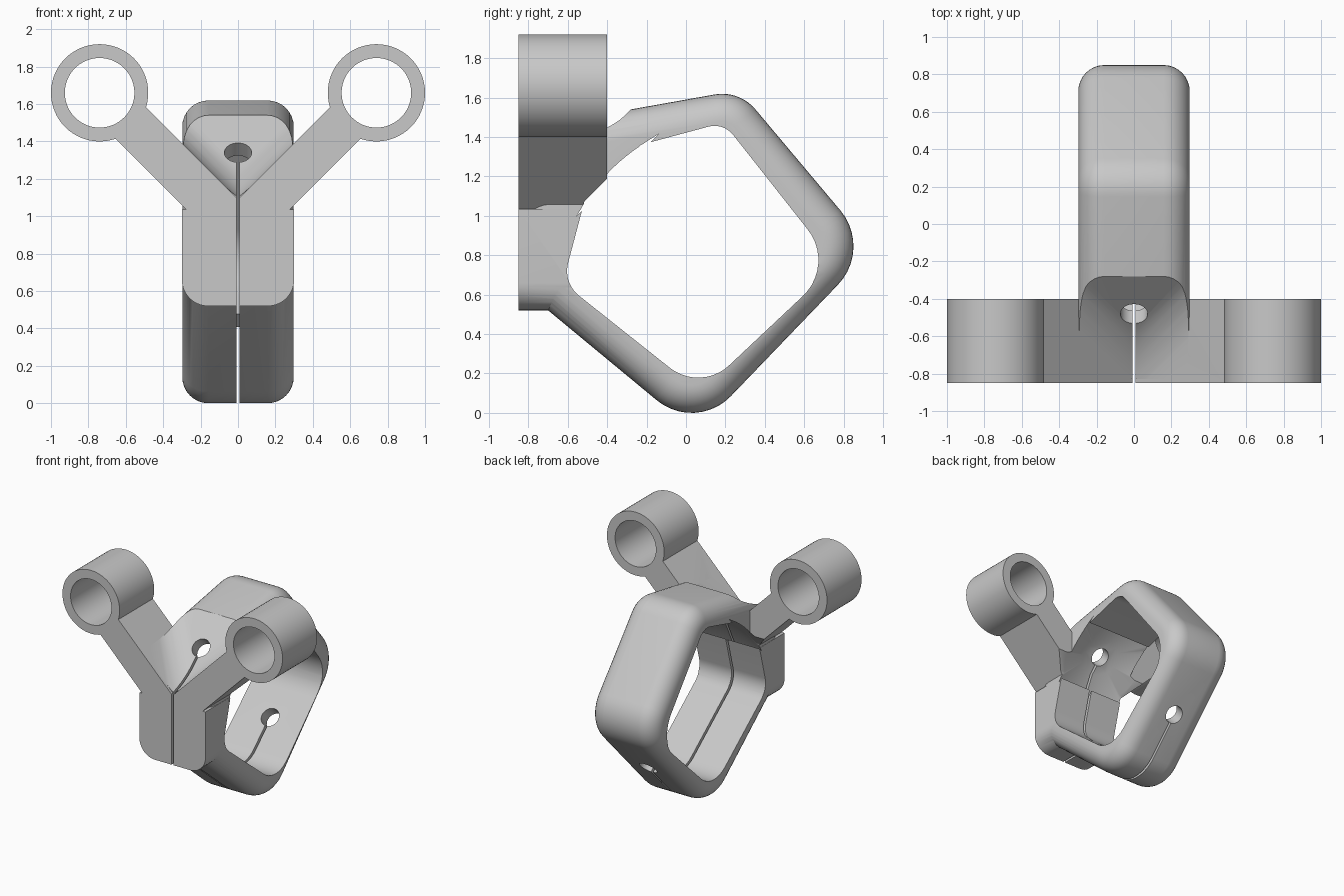
import bpy, bmesh, math
from mathutils import Vector

cube = bpy.data.objects.get("Cube")
if cube:
    bpy.data.objects.remove(cube)

grey = bpy.data.materials.new("plain grey")
grey.use_nodes = True
grey.diffuse_color = (0.58, 0.58, 0.58, 1)
grey.node_tree.nodes["Principled BSDF"].inputs["Base Color"].default_value = (0.58, 0.58, 0.58, 1)


def rounded(corners, steps=10):
    """Turn (u, v, radius) corners into an outline with rounded corners."""
    out = []
    for i, (u, v, r) in enumerate(corners):
        p = Vector((u, v))
        if not r:
            out.append(p)
            continue
        a = (Vector(corners[i - 1][:2]) - p).normalized()
        b = (Vector(corners[(i + 1) % len(corners)][:2]) - p).normalized()
        half = a.angle(b) / 2
        centre = p + (a + b).normalized() * r / math.sin(half)
        start = p + a * r / math.tan(half) - centre
        end = p + b * r / math.tan(half) - centre
        sweep = start.angle_signed(end)
        for k in range(steps + 1):
            t = -sweep * k / steps
            c, s = math.cos(t), math.sin(t)
            out.append(centre + Vector((c * start.x - s * start.y, s * start.x + c * start.y)))
    return out


def prism(name, corners, axis, low, high):
    """Extrude an outline along x (outline in y, z) or along y (outline in x, z)."""
    def place(p, d):
        return (d, p.x, p.y) if axis == "x" else (p.x, d, p.y)
    bm = bmesh.new()
    face = bm.faces.new([bm.verts.new(place(p, low)) for p in rounded(corners)])
    top = bmesh.ops.extrude_face_region(bm, geom=[face])
    shift = Vector((high - low, 0, 0)) if axis == "x" else Vector((0, high - low, 0))
    bmesh.ops.translate(bm, vec=shift, verts=[g for g in top["geom"] if isinstance(g, bmesh.types.BMVert)])
    bmesh.ops.recalc_face_normals(bm, faces=bm.faces)
    mesh = bpy.data.meshes.new(name)
    bm.to_mesh(mesh)
    bm.free()
    obj = bpy.data.objects.new(name, mesh)
    bpy.context.collection.objects.link(obj)
    mesh.materials.append(grey)
    return obj


def cone(name, radius, end_radius, depth, location, direction):
    bpy.ops.mesh.primitive_cone_add(vertices=64, radius1=radius, radius2=end_radius,
                                    depth=depth, location=location)
    obj = bpy.context.object
    obj.name = name
    obj.rotation_euler = Vector(direction).to_track_quat("Z", "Y").to_euler()
    obj.data.materials.append(grey)
    return obj


def apply(obj, mod):
    bpy.ops.object.select_all(action="DESELECT")
    obj.select_set(True)
    bpy.context.view_layer.objects.active = obj
    bpy.ops.object.modifier_apply(modifier=mod.name)


def combine(body, other, operation):
    mod = body.modifiers.new(operation, "BOOLEAN")
    mod.operation, mod.solver, mod.object = operation, "EXACT", other
    apply(body, mod)
    bpy.data.objects.remove(other)


# Closed loop with rounded outer edges
body = prism("clamp_bracket", [
    (-0.83, 0.628, 0), (0.05, -0.1, 0.276), (0.947, 0.833, 0.282),
    (0.27, 1.638, 0.22), (-0.83, 1.442, 0)], "x", -0.298, 0.298)
bevel = body.modifiers.new("edges", "BEVEL")
bevel.width, bevel.segments = 0.14, 8
bevel.limit_method, bevel.angle_limit = "ANGLE", math.radians(85)
bevel.use_clamp_overlap = False
apply(body, bevel)

# Front block and the V of the two arms
combine(body, prism("front_block", [
    (-0.3, 0.52, 0.14), (0.3, 0.52, 0.14), (0.3, 1.035, 0), (-0.3, 1.035, 0)],
    "y", -0.85, -0.45), "UNION")
right_side = [(0.1, 0.86, 0), (0.823, 1.583, 0), (0.657, 1.747, 0)]
left_side = [(-x, z, r) for x, z, r in reversed(right_side)]
combine(body, prism("arms", right_side + [(0, 1.09, 0)] + left_side, "y", -0.85, -0.402), "UNION")

# Notch above the V, whose sloping wall blends softly into the arms
notch = prism("notch", [
    (0, 1.09, 0), (0.35, 1.44, 0), (0.35, 1.7, 0), (-0.35, 1.7, 0), (-0.35, 1.44, 0)], "y", -1, 0)
bm = bmesh.new()
bm.from_mesh(notch.data)
for v in bm.verts:
    if v.co.y > -0.5:
        v.co.y = v.co.z - 1.82
valley = [e for e in bm.edges if all(v.co.y > -0.9 and v.co.z < 1.5 for v in e.verts)]
bmesh.ops.bevel(bm, geom=valley, offset=0.14, segments=8, profile=0.5, affect="EDGES")
bm.to_mesh(notch.data)
bm.free()
combine(body, notch, "DIFFERENCE")

# Tube ends of the arms
for side in (-1, 1):
    combine(body, cone("tube", 0.26, 0.26, 0.448, (side * 0.74, -0.626, 1.66), (0, 1, 0)), "UNION")
for side in (-1, 1):
    combine(body, cone("tube_bore", 0.186, 0.186, 1, (side * 0.74, -0.626, 1.66), (0, 1, 0)), "DIFFERENCE")

# Opening through the loop
combine(body, prism("opening", [
    (-0.625, 0.66, 0.16), (0.074, 0.105, 0.23), (0.76, 0.75, 0.25),
    (0.19, 1.473, 0.12), (-0.23, 1.36, 0.03), (-0.515, 1.075, 0.03)], "x", -0.6, 0.6), "DIFFERENCE")

# Wide dished recess inside the sloping wall
combine(body, cone("recess", 0.42, 0.15, 0.093, (0, -0.381, 1.239), (0, -1, 1)), "DIFFERENCE")

# Relief holes and the slit that joins them
for y, z in ((-0.43, 1.29), (0.42, 0.425)):
    combine(body, cone("relief_hole", 0.073, 0.073, 0.4, (0, y, z), (0, -1, 1)), "DIFFERENCE")
combine(body, prism("slit", [
    (-0.3, 1.16, 0), (-0.65, 1.51, 0), (-1, 1.5, 0), (-1, -0.2, 0),
    (0.6, -0.2, 0), (0.65, 0.15, 0), (0.3, 0.5, 0)], "x", -0.009, 0.009), "DIFFERENCE")

bpy.ops.object.select_all(action="DESELECT")
body.select_set(True)
bpy.context.view_layer.objects.active = body
bpy.ops.object.shade_smooth_by_angle(angle=math.radians(30))
